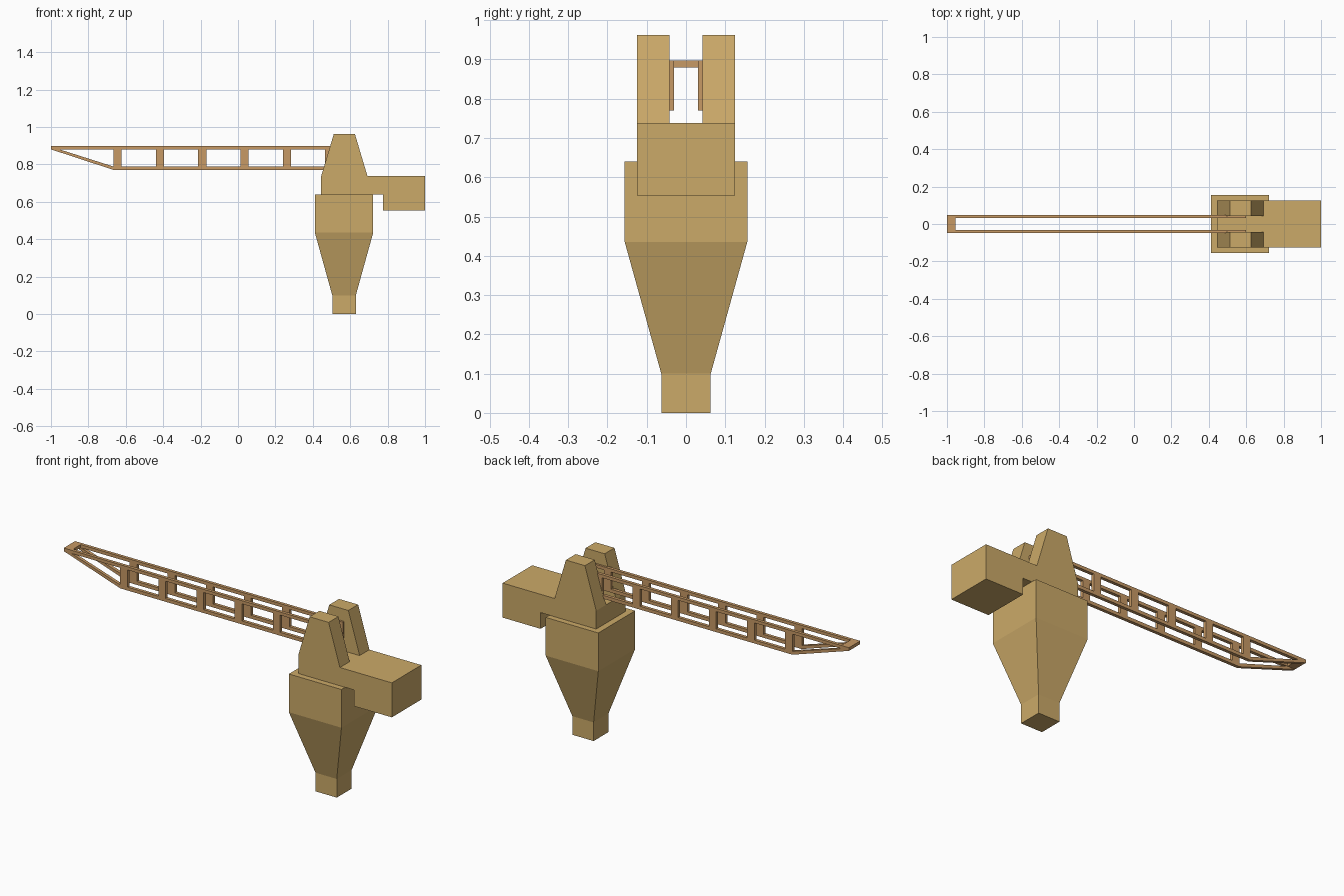
import bpy, bmesh, math

if "Cube" in bpy.data.objects:
    bpy.data.objects.remove(bpy.data.objects["Cube"])


def material(name, color):
    m = bpy.data.materials.new(name)
    m.diffuse_color = (*color, 1)
    m.use_nodes = True
    m.node_tree.nodes["Principled BSDF"].inputs["Base Color"].default_value = m.diffuse_color
    return m


SAND = material("sand_paint", (0.60, 0.40, 0.14))
BROWN = material("boom_paint", (0.57, 0.32, 0.13))


def finish(name, bm, mat):
    bmesh.ops.recalc_face_normals(bm, faces=bm.faces)
    mesh = bpy.data.meshes.new(name)
    bm.to_mesh(mesh)
    bm.free()
    mesh.materials.append(mat)
    obj = bpy.data.objects.new(name, mesh)
    bpy.context.collection.objects.link(obj)
    return obj


def prism(name, profile, y0, y1, mat):
    """Extrude an x-z profile from y0 to y1."""
    bm = bmesh.new()
    face = bm.faces.new([bm.verts.new((x, y0, z)) for x, z in profile])
    ext = bmesh.ops.extrude_face_region(bm, geom=[face])["geom"]
    moved = [g for g in ext if isinstance(g, bmesh.types.BMVert)]
    bmesh.ops.translate(bm, verts=moved, vec=(0, y1 - y0, 0))
    return finish(name, bm, mat)


def square_loft(name, cx, sections, mat):
    """Join square sections given as (z, half width)."""
    bm = bmesh.new()
    rings = [[bm.verts.new((cx + sx * h, sy * h, z))
              for sx, sy in ((-1, -1), (1, -1), (1, 1), (-1, 1))]
             for z, h in sections]
    for a, b in zip(rings, rings[1:]):
        for i in range(4):
            j = (i + 1) % 4
            bm.faces.new((a[i], a[j], b[j], b[i]))
    bm.faces.new(rings[0])
    bm.faces.new(rings[-1])
    return finish(name, bm, mat)


def pierced_plate(name, loops, y0, y1, mat):
    """Flat x-z plate: first loop is the outline, the rest are holes."""
    cu = bpy.data.curves.new(name, "CURVE")
    cu.dimensions = "2D"
    cu.fill_mode = "BOTH"
    cu.extrude = (y1 - y0) / 2
    for loop in loops:
        sp = cu.splines.new("POLY")
        sp.points.add(len(loop) - 1)
        for p, (x, z) in zip(sp.points, loop):
            p.co = (x, z, 0, 1)
        sp.use_cyclic_u = True
    tmp = bpy.data.objects.new(name + "_curve", cu)
    bpy.context.collection.objects.link(tmp)
    dg = bpy.context.evaluated_depsgraph_get()
    mesh = bpy.data.meshes.new_from_object(tmp.evaluated_get(dg))
    bpy.data.objects.remove(tmp)
    bm = bmesh.new()
    bm.from_mesh(mesh)
    bmesh.ops.remove_doubles(bm, verts=bm.verts, dist=1e-5)
    for v in bm.verts:
        x, z, d = v.co
        v.co = (x, (y0 + y1) / 2 - d, z)
    for f in bm.faces:
        f.smooth = False
        f.material_index = 0
    bpy.data.meshes.remove(mesh)
    return finish(name, bm, mat)


# Tapered pedestal
square_loft("pedestal", 0.567, [(0, 0.063), (0.10, 0.063), (0.435, 0.156), (0.64, 0.156)], SAND)

# Slewing house with rear counterweight
prism("house", [(0.445, 0.64), (0.775, 0.64), (0.775, 0.553), (1.0, 0.553),
                (1.0, 0.738), (0.692, 0.738), (0.445, 0.738)], -0.125, 0.125, SAND)

# Boom cheeks either side of the slot
for side, y0, y1 in (("front", -0.125, -0.042), ("back", 0.042, 0.125)):
    prism("cheek_" + side, [(0.445, 0.738), (0.692, 0.738), (0.625, 0.962), (0.512, 0.962)],
          y0, y1, SAND)

# Lattice boom: two pierced side plates
TOP, TOP_IN, LOW_IN, LOW = 0.897, 0.88, 0.788, 0.77
POST = 0.043
posts = [-0.665 + 0.2262 * i for i in range(6)] + [0.557]
outline = [(-1, TOP), (-1, TOP_IN), (-0.665, LOW), (0.60, LOW), (0.60, TOP)]
holes = [[(-0.955, TOP_IN), (-0.665, TOP_IN), (-0.665, LOW_IN)]]
for a, b in zip(posts, posts[1:]):
    holes.append([(a + POST, LOW_IN), (b, LOW_IN), (b, TOP_IN), (a + POST, TOP_IN)])
for side, y0, y1 in (("front", -0.048, -0.031), ("back", 0.031, 0.048)):
    pierced_plate("boom_truss_" + side, [outline] + holes, y0, y1, BROWN)

# Cross piece at the boom tip
prism("boom_tip", [(-1, TOP_IN), (-0.955, TOP_IN), (-0.955, TOP), (-1, TOP)], -0.031, 0.031, BROWN)
